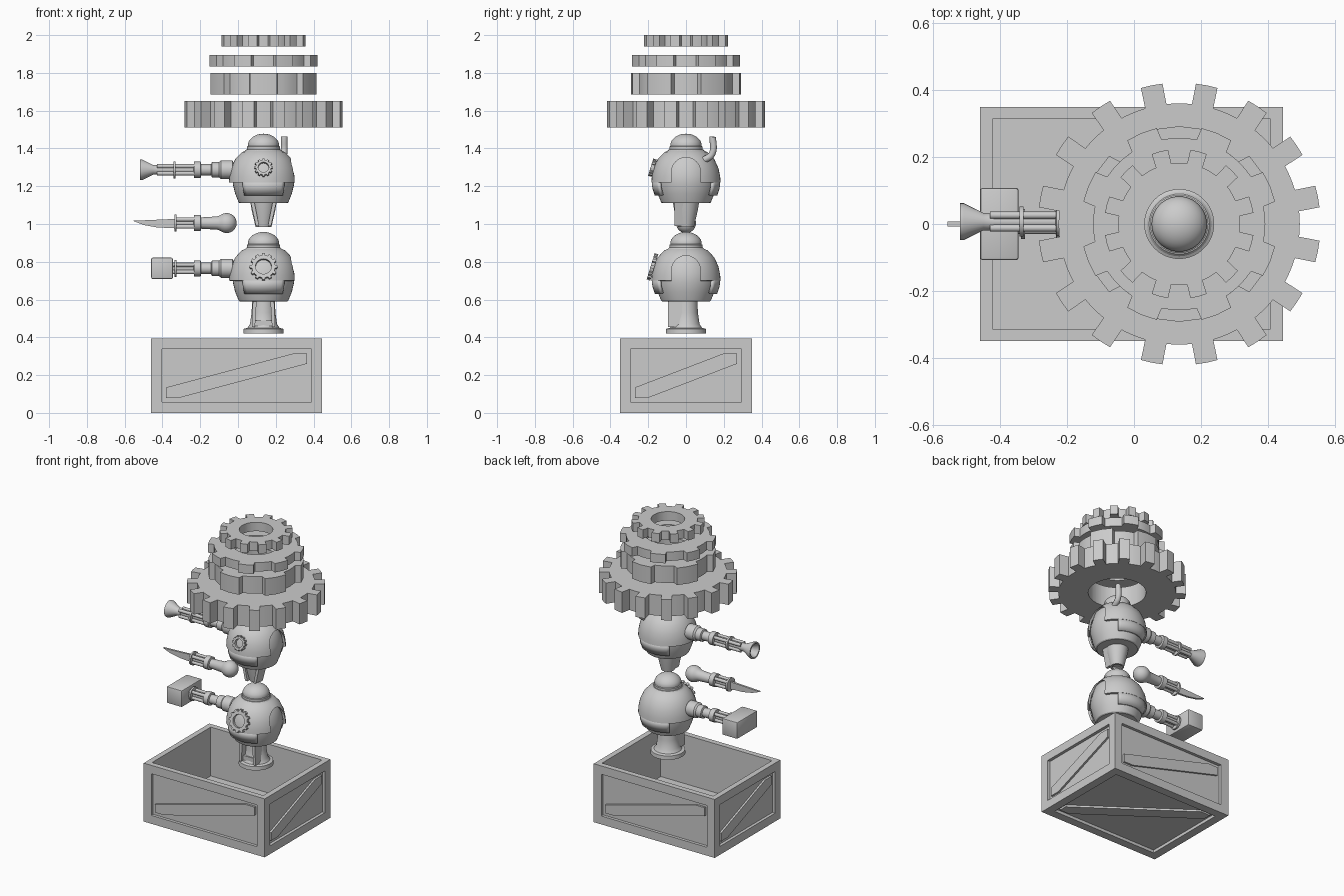
import bpy, bmesh
from math import pi, cos, sin, radians
from mathutils import Matrix, Vector

if "Cube" in bpy.data.objects:
    bpy.data.objects.remove(bpy.data.objects["Cube"])

CX = 0.135  # shared axis of robots and gears
T = Matrix.Translation
R = Matrix.Rotation
grey = bpy.data.materials.new("plain_grey")
grey.use_nodes = True
grey.diffuse_color = (0.6, 0.6, 0.6, 1)
grey.node_tree.nodes["Principled BSDF"].inputs["Base Color"].default_value = (0.6, 0.6, 0.6, 1)
parts = []


def finish(name, bm, matrix=Matrix(), keep=True):
    bmesh.ops.recalc_face_normals(bm, faces=bm.faces)
    mesh = bpy.data.meshes.new(name)
    bm.to_mesh(mesh)
    bm.free()
    mesh.materials.append(grey)
    mesh.transform(matrix)
    ob = bpy.data.objects.new(name, mesh)
    bpy.context.collection.objects.link(ob)
    if keep:
        parts.append(ob)
    return ob


def lathe(name, profile, matrix=Matrix(), steps=40, arc=2 * pi, start=0):
    """Spin (radius, height) points around local z."""
    bm = bmesh.new()
    vs = [bm.verts.new((r * cos(start), r * sin(start), z)) for r, z in profile]
    es = [bm.edges.new(p) for p in zip(vs, vs[1:])]
    bmesh.ops.spin(bm, geom=vs + es, cent=(0, 0, 0), axis=(0, 0, 1), angle=arc, steps=steps)
    bmesh.ops.remove_doubles(bm, verts=bm.verts, dist=1e-5)
    return finish(name, bm, matrix)


def prism(name, points, depth, matrix=Matrix(), keep=True):
    """Extrude a flat outline along local z."""
    bm = bmesh.new()
    face = bm.faces.new([bm.verts.new((x, y, 0)) for x, y in points])
    ext = bmesh.ops.extrude_face_region(bm, geom=[face])["geom"]
    bmesh.ops.translate(bm, vec=(0, 0, depth), verts=[v for v in ext if isinstance(v, bmesh.types.BMVert)])
    return finish(name, bm, matrix, keep)


def box(name, center, size, matrix=Matrix(), bevel=0):
    bm = bmesh.new()
    bmesh.ops.create_cube(bm, size=1)
    bmesh.ops.scale(bm, vec=size, verts=bm.verts)
    if bevel:
        bmesh.ops.bevel(bm, geom=bm.edges[:], offset=bevel, segments=2, affect='EDGES', profile=0.5)
    return finish(name, bm, matrix @ T(center))


def gear(name, outer, root, hole, teeth, depth, matrix, phase=0.0, wide=0.5, tip=0.42):
    """Ring gear: wide and tip are the tooth widths as fractions of the pitch."""
    pitch = 2 * pi / teeth
    loop = []
    for i in range(teeth):
        c = phase + i * pitch
        for f, r in ((-wide, root), (-tip, outer), (0, outer), (tip, outer), (wide, root)):
            loop.append((c + f * pitch / 2, r))
        for k in (0.25, 0.5, 0.75):
            loop.append((c + pitch * (wide / 2 + k * (1 - wide)), root))
    bm = bmesh.new()
    rings = [[bm.verts.new((r * cos(a), r * sin(a), z)) for a, r in ring]
             for ring, z in ((loop, 0), (loop, depth),
                             ([(a, hole) for a, _ in loop], depth), ([(a, hole) for a, _ in loop], 0))]
    n = len(loop)
    for a, b in zip(rings, rings[1:] + rings[:1]):
        for i in range(n):
            j = (i + 1) % n
            bm.faces.new((a[i], a[j], b[j], b[i]))
    return finish(name, bm, matrix)


# Open crate with recessed panels on every outer face
LX, LY, LZ = 0.905, 0.70, 0.395
OFF = -0.0075
bm = bmesh.new()
bmesh.ops.create_cube(bm, size=1)
bmesh.ops.scale(bm, vec=(LX, LY, LZ), verts=bm.verts)
bm.normal_update()
for f in bm.faces[:]:
    n = f.normal.copy()
    top = n.z > 0.5
    bmesh.ops.inset_individual(bm, faces=[f], thickness=0.052 if top else 0.08)
    new = bmesh.ops.extrude_discrete_faces(bm, faces=[f])["faces"][0]
    bmesh.ops.translate(bm, vec=n * (-0.33 if top else -0.02), verts=new.verts)
finish("crate", bm, T((OFF, 0, LZ / 2)))


def brace(name, w, h, matrix):
    w, h = w / 2 - 0.08, h / 2 - 0.08
    half = [(-w, -h + 0.055), (-w, -h), (-w + 0.07, -h)]
    prism(name, half + [(-x, -y) for x, y in half], 0.013, matrix)


for i, side in enumerate(("front", "right", "back", "left")):
    w, d = ((LX, LY), (LY, LX))[i % 2]
    brace("crate_brace_" + side, w, LZ,
          T((OFF, 0, LZ / 2)) @ R(i * pi / 2, 4, 'Z') @ T((0, -d / 2 + 0.02, 0)) @ R(pi / 2, 4, 'X'))
brace("crate_brace_bottom", LX, LY, T((OFF, 0, 0.02)) @ R(pi, 4, 'X'))

# Stack of ring gears
for name, outer, root, hole, teeth, z0, z1, phase, wide in (
        ("gear_large", 0.422, 0.36, 0.177, 16, 1.51, 1.65, pi / 16, 0.46),
        ("gear_thick", 0.292, 0.257, 0.15, 6, 1.685, 1.80, pi / 2, 0.55),
        ("gear_medium", 0.294, 0.257, 0.14, 8, 1.835, 1.895, pi / 8, 0.48),
        ("gear_small", 0.224, 0.182, 0.103, 12, 1.94, 2.0, pi / 12, 0.5)):
    gear(name, outer, root, hole, teeth, z1 - z0, T((CX, 0, z0)), phase, wide, wide * 0.86)


# Robot torso, z measured from the widest part of the body
def robot(prefix, z, badge_r, badge_hole, badge_z):
    M = T((CX, 0, z))
    lathe(prefix + "_inner_body", [(0, 0.15), (0.09, 0.135), (0.14, 0.08), (0.163, 0.0), (0.162, -0.05),
                                   (0.15, -0.10), (0.132, -0.145), (0.125, -0.15), (0, -0.15)], M)
    shell = lathe(prefix + "_shell", [(0.075, 0.137), (0.115, 0.12), (0.15, 0.083), (0.172, 0.035),
                                      (0.181, -0.01), (0.183, -0.04)], M, 48)
    arch = [(0.077 * cos(a * pi / 12), 0.015 + 0.077 * sin(a * pi / 12)) for a in range(13)]
    cutter = prism("arch_cutter", arch + [(-0.077, -0.1), (0.077, -0.1)], 0.2,
                   M @ T((0.08, 0, 0)) @ R(pi / 2, 4, 'Z') @ R(pi / 2, 4, 'X'), False)
    solid = shell.modifiers.new("thickness", 'SOLIDIFY')
    solid.thickness = 0.015
    cut = shell.modifiers.new("arch", 'BOOLEAN')
    cut.operation, cut.object = 'DIFFERENCE', cutter
    bpy.context.view_layer.update()
    bpy.context.view_layer.objects.active = shell
    for m in ("thickness", "arch"):
        bpy.ops.object.modifier_apply(modifier=m)
    bpy.data.objects.remove(cutter)
    # Lower straps hanging from the shell, front and back
    for side, a in (("front", -90), ("back", 90)):
        strap = lathe(prefix + "_strap_" + side, [(0.182, -0.035), (0.178, -0.07), (0.165, -0.11)],
                      M, 12, radians(76), radians(a - 38))
        strap.modifiers.new("thickness", 'SOLIDIFY').thickness = 0.014
    # Dome head with a brow band
    lathe(prefix + "_head", [(0.087, 0.125), (0.087, 0.15), (0.082, 0.153)] +
          [(0.084 * cos(a * pi / 16), 0.153 + 0.065 * sin(a * pi / 16)) for a in range(1, 8)] + [(0, 0.218)], M)
    gear(prefix + "_chest_gear", badge_r, badge_r * 0.85, badge_hole, 12, 0.02,
         T((CX, -0.168, badge_z)) @ R(radians(73), 4, 'X'))


robot("upper_robot", 1.26, 0.048, 0.028, 1.295)
robot("lower_robot", 0.74, 0.073, 0.042, 0.77)

# Tapered neck of the upper robot and footed column of the lower one
lathe("upper_stem", [(0, 1.12), (0.07, 1.12), (0.062, 1.07), (0.042, 0.985), (0.03, 0.985), (0.03, 1.0), (0, 1.0)],
      T((CX, 0, 0)))
lathe("lower_column", [(0, 0.61), (0.06, 0.61), (0.063, 0.53), (0.072, 0.47), (0.085, 0.45), (0.105, 0.445),
                       (0.107, 0.42), (0, 0.42)], T((CX, 0, 0)))
for name, z0, z1, x0, x1, y0, y1 in (("upper_stem", 0.99, 1.115, 0.04, 0.068, 0.025, 0.035),
                                     ("lower_column", 0.455, 0.6, 0.062, 0.056, 0.052, 0.042)):
    for s, side in ((1, "left"), (-1, "right")):
        outline = [(s * (x0 - 0.017), z0), (s * x0, z0), (s * x1, z1), (s * (x1 - 0.02), z1)]
        prism(name + "_rail_" + side, outline, y0 + y1, T((CX, 0, 0)) @ R(pi / 2, 4, 'X'))
box("lower_column_sill", (CX, -0.058, 0.475), (0.09, 0.035, 0.03))

# Exhaust pipe behind the upper robot's left shoulder
curve = bpy.data.curves.new("exhaust_pipe", 'CURVE')
curve.dimensions, curve.bevel_depth, curve.use_fill_caps = '3D', 0.018, True
path = curve.splines.new('BEZIER')
path.bezier_points.add(2)
for p, co in zip(path.bezier_points, ((0.235, 0.09, 1.335), (0.243, 0.137, 1.37), (0.245, 0.142, 1.462))):
    p.co = co
    p.handle_left_type = p.handle_right_type = 'AUTO'
curve.materials.append(grey)
pipe = bpy.data.objects.new("exhaust_pipe", curve)
bpy.context.collection.objects.link(pipe)


# Arms reaching towards -x, profile heights are distances along the arm
def arm(prefix, z, y, shoulder, rod_end, collar):
    M = T((0, y, z)) @ R(-pi / 2, 4, 'Y')
    lathe(prefix + "_shoulder", shoulder + [(0.03, 0.195), (0.043, 0.198), (0.043, 0.232),
                                            (0.022, 0.235), (0.022, rod_end), (0, rod_end)], M, 28)
    for i in range(4):
        a = pi / 4 + i * pi / 2
        lathe("%s_rod_%d" % (prefix, i + 1), [(0, 0.23), (0.011, 0.23), (0.011, rod_end), (0, rod_end)],
              M @ T((0.027 * cos(a), 0.027 * sin(a), 0)), 12)
    lathe(prefix + "_collar", [(0, collar), (0.045, collar), (0.045, collar + 0.012), (0, collar + 0.012)], M, 28)
    return M


sleeve = [(0, 0.0), (0.05, 0.03), (0.05, 0.09), (0.041, 0.1), (0.041, 0.138), (0.03, 0.142)]
ball = [(0.053 * sin(a * pi / 14), 0.06 - 0.053 * cos(a * pi / 14)) for a in range(11)] + [(0.035, 0.11)]

M = arm("blunderbuss_arm", 1.287, 0.007, sleeve, 0.43, 0.33)
lathe("blunderbuss_muzzle", [(0, 0.42), (0.026, 0.42), (0.026, 0.45), (0.055, 0.508), (0.055, 0.52),
                             (0.045, 0.52), (0.016, 0.46), (0, 0.46)], M, 28)
arm("knife_arm", 1.005, 0, ball, 0.33, 0.325)
prism("knife_blade", [(-0.33, 1.027), (-0.557, 1.017), (-0.50, 0.995), (-0.43, 0.982), (-0.33, 0.977)], 0.014,
      T((0, 0.007, 0)) @ R(pi / 2, 4, 'X'))
arm("hammer_arm", 0.765, 0, sleeve, 0.35, 0.325)
box("hammer_head", (-0.402, 0, 0.765), (0.115, 0.216, 0.113), bevel=0.008)

# Smooth round parts, keep hard edges crisp
bpy.ops.object.select_all(action='DESELECT')
for ob in parts:
    ob.select_set(True)
bpy.context.view_layer.objects.active = parts[0]
bpy.ops.object.shade_smooth_by_angle(angle=radians(32))
